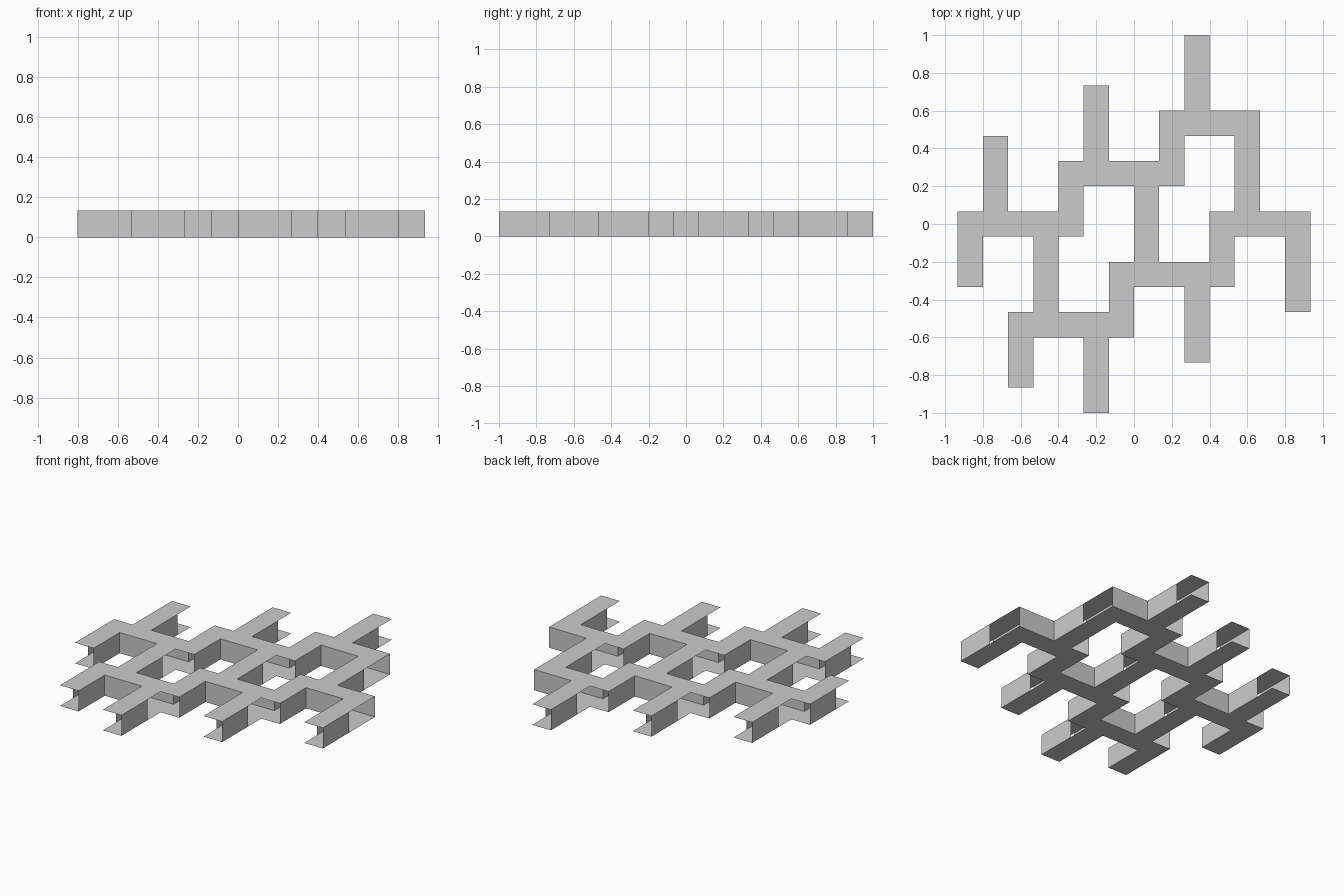
import bpy, bmesh

if "Cube" in bpy.data.objects:
    bpy.data.objects.remove(bpy.data.objects["Cube"])

U = 2 / 15  # lattice cell size, also the layer height


def mesh_object(name, quads):
    bm = bmesh.new()
    for q in quads:
        bm.faces.new([bm.verts.new((x * U, y * U, z * U)) for x, y, z in q])
    bmesh.ops.remove_doubles(bm, verts=bm.verts, dist=1e-4)
    me = bpy.data.meshes.new(name)
    bm.to_mesh(me)
    bm.free()
    ob = bpy.data.objects.new(name, me)
    bpy.context.collection.objects.link(ob)


cells = set()
walls = []


def wall(x0, y0, x1, y1):
    # single-sided strip of unit squares, facing right of its direction
    n = int(max(abs(x1 - x0), abs(y1 - y0)))
    dx, dy = (x1 - x0) / n, (y1 - y0) / n
    for k in range(n):
        a = (x0 + k * dx, y0 + k * dy)
        b = (a[0] + dx, a[1] + dy)
        walls.append([(*a, 0), (*b, 0), (*b, 1), (*a, 1)])


def arm(cx, cy):
    # upright arm above a bar, with staggered side walls
    cells.update((cx, cy + r) for r in (1, 2, 3))
    wall(cx + 1, cy + .5, cx + 1, cy + 2.5)
    wall(cx, cy + 3.5, cx, cy + 1.5)


def bar_with_leg(cx, cy):
    cells.update((cx + i, cy) for i in range(-1, 3))
    cells.update((cx - 1, cy - r) for r in (1, 2))
    wall(cx, cy - .5, cx + 2, cy - .5)            # bar front
    wall(cx + 3, cy + .5, cx + 1, cy + .5)        # bar back
    wall(cx, cy - 2.5, cx, cy - .5)               # leg right side
    wall(cx - 1, cy + .5, cx - 1, cy - 1.5)       # leg left side


# 3 x 3 repeats along the skewed lattice; the front row has arms only
for n in range(3):
    for m in range(3):
        cx, cy = 2 - 4 * m + 2 * n, 4 - 2 * m - 4 * n
        arm(cx, cy)
        if n < 2:
            bar_with_leg(cx, cy)


def plate(z):
    quads = []
    for i, j in sorted(cells):
        q = [(i, j - .5, z), (i + 1, j - .5, z), (i + 1, j + .5, z), (i, j + .5, z)]
        quads.append(q if z else q[::-1])
    return quads


mesh_object("top_plate", plate(1))
mesh_object("bottom_plate", plate(0))
mesh_object("side_walls", walls)
